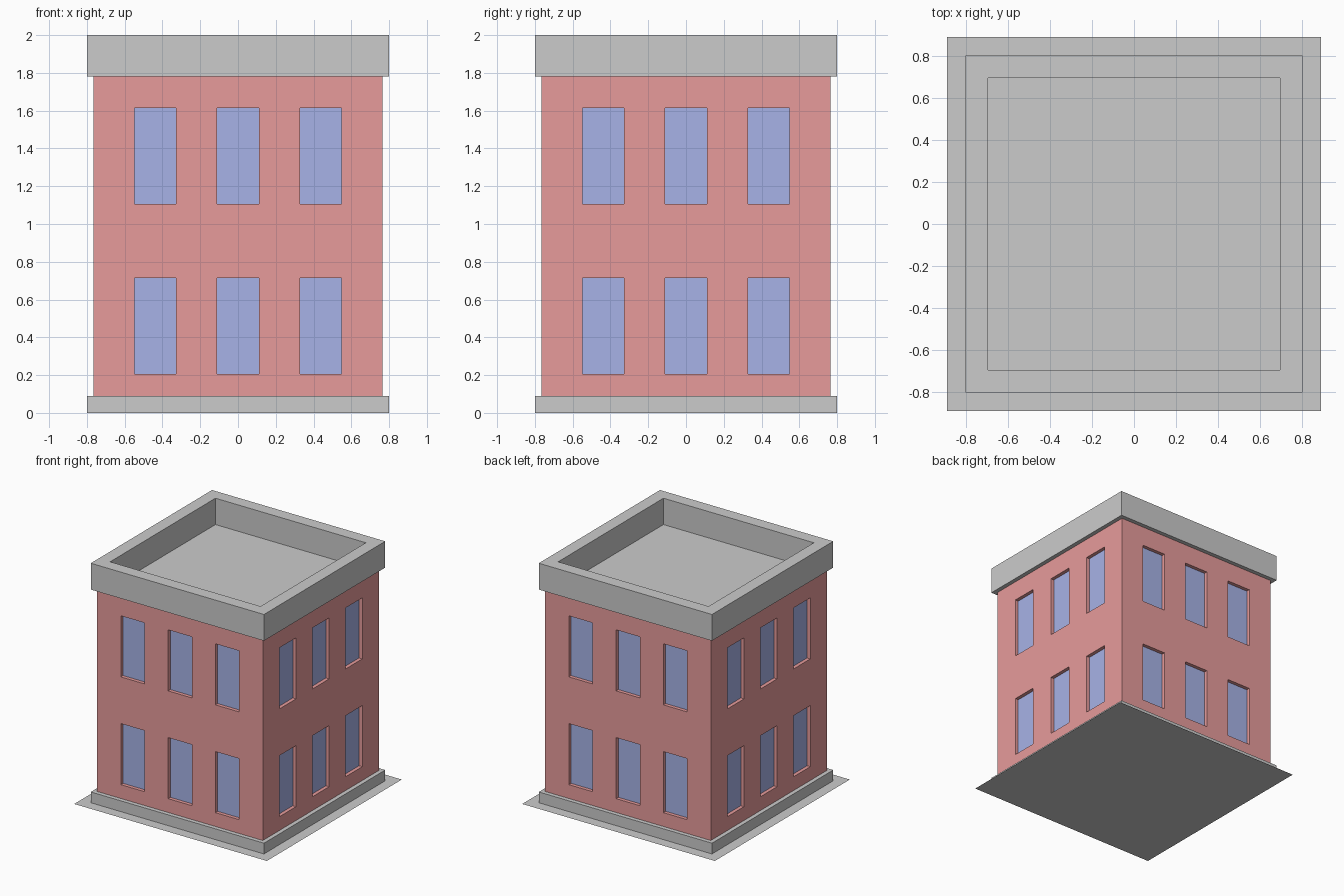
import bpy, bmesh
from mathutils import Matrix, Vector
from math import pi

if "Cube" in bpy.data.objects:
    bpy.data.objects.remove(bpy.data.objects["Cube"])

WALL = 0.765      # half width of the brick walls
RECESS = 0.03     # depth of the window reveals


def material(name, color):
    mat = bpy.data.materials.new(name)
    mat.diffuse_color = (*color, 1)
    mat.use_nodes = True
    mat.node_tree.nodes["Principled BSDF"].inputs["Base Color"].default_value = mat.diffuse_color
    return mat


def finish(bm, name, mat=None):
    bmesh.ops.remove_doubles(bm, verts=bm.verts, dist=1e-5)
    mesh = bpy.data.meshes.new(name)
    bm.to_mesh(mesh)
    bm.free()
    obj = bpy.data.objects.new(name, mesh)
    bpy.context.collection.objects.link(obj)
    if mat:
        mesh.materials.append(mat)


def square_loft(name, profile, cap=False):
    """Sweep a (half width, height) profile around a square."""
    bm = bmesh.new()
    rings = [[bm.verts.new((sx * r, sy * r, z))
              for sx, sy in ((-1, -1), (1, -1), (1, 1), (-1, 1))]
             for r, z in profile]
    for a, b in zip(rings, rings[1:]):
        for i in range(4):
            j = (i + 1) % 4
            bm.faces.new((a[i], a[j], b[j], b[i]))
    if cap:
        bm.faces.new(rings[-1])
    finish(bm, name)


# Paving slab, plinth, and parapet with sunken roof deck
square_loft("ground_slab", [(0.89, 0)], cap=True)
square_loft("plinth", [(0.80, 0), (0.80, 0.09), (WALL, 0.09)])
square_loft("parapet_roof", [(WALL, 1.78), (0.80, 1.78), (0.80, 2.0),
                             (0.695, 2.0), (0.695, 1.78)], cap=True)

# Walls: a grid per side, with odd cells being recessed windows
xs = [-WALL, -0.547, -0.327, -0.11, 0.11, 0.327, 0.547, WALL]
zs = [0.09, 0.205, 0.715, 1.105, 1.615, 1.78]
walls, panes = bmesh.new(), bmesh.new()


def quad(bm, rot, pts):
    bm.faces.new([bm.verts.new(rot @ Vector(p)) for p in pts])


for side in range(4):
    rot = Matrix.Rotation(side * pi / 2, 3, 'Z')
    for i, (x0, x1) in enumerate(zip(xs, xs[1:])):
        for k, (z0, z1) in enumerate(zip(zs, zs[1:])):
            corners = [(x0, z0), (x1, z0), (x1, z1), (x0, z1)]
            outer = [(x, -WALL, z) for x, z in corners]
            if i % 2 and k % 2:
                inner = [(x, RECESS - WALL, z) for x, z in corners]
                quad(panes, rot, inner)
                for a in range(4):
                    b = (a + 1) % 4
                    quad(walls, rot, (outer[a], outer[b], inner[b], inner[a]))
            else:
                quad(walls, rot, outer)

# Merge the flat wall cells into clean surfaces
bmesh.ops.remove_doubles(walls, verts=walls.verts, dist=1e-5)
finish(walls, "brick_walls", material("red_brick", (0.8, 0.33, 0.33)))
finish(panes, "window_panes", material("blue_glass", (0.39, 0.45, 0.8)))
